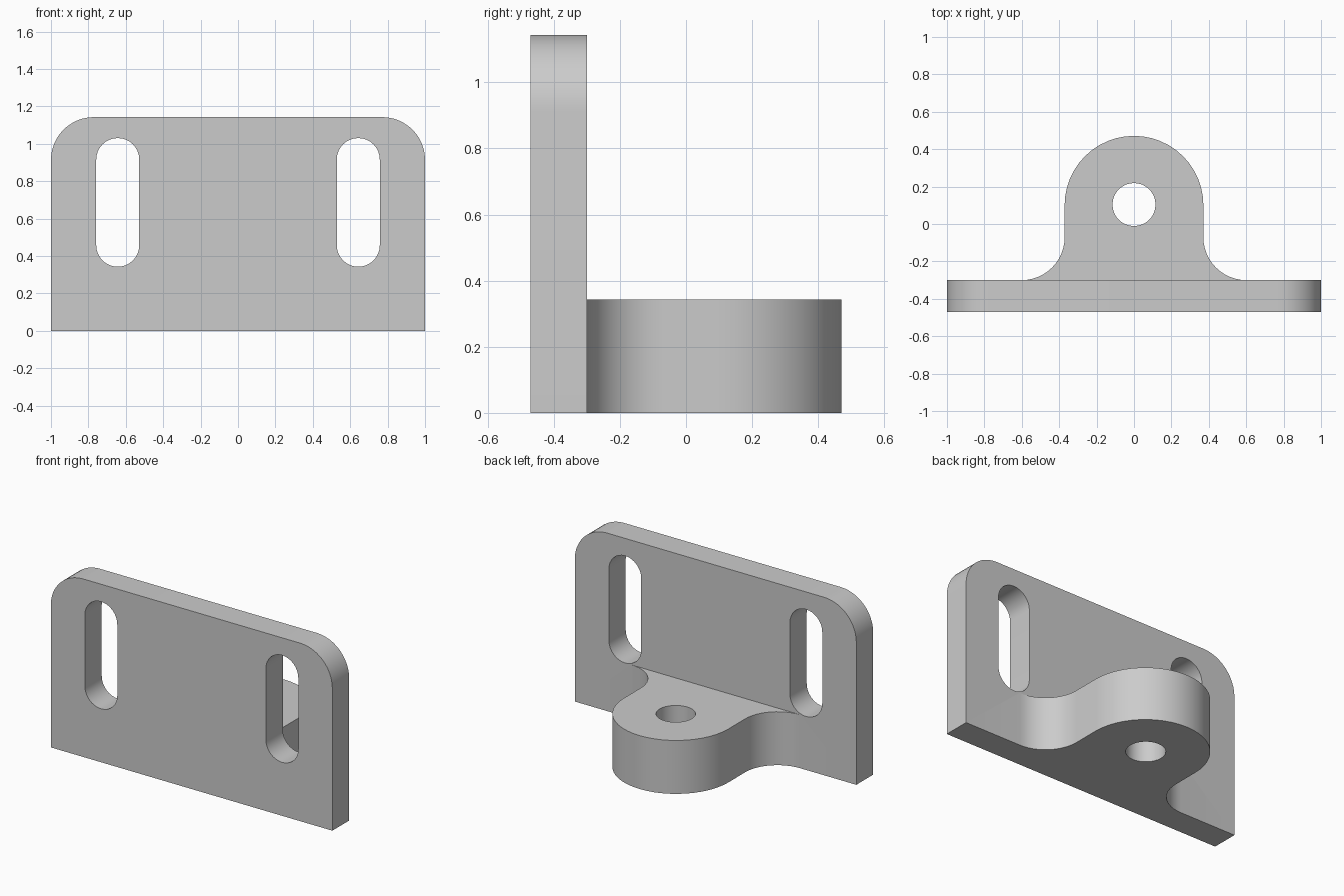
import bpy, bmesh
from math import cos, sin, pi, radians
from mathutils import Matrix

cube = bpy.data.objects.get("Cube")
if cube:
    bpy.data.objects.remove(cube, do_unlink=True)

# Main sizes
BACK, FRONT = -0.3, -0.471
PLATE_H, LUG_H = 1.143, 0.343
R, HOLE = 0.229, 0.115
LUG_R, LUG_Y = 0.371, 0.1

steel = bpy.data.materials.new("plain grey metal")
steel.use_nodes = True
grey = (0.6, 0.6, 0.6, 1)
steel.diffuse_color = grey
steel.node_tree.nodes["Principled BSDF"].inputs["Base Color"].default_value = grey


def arc(cx, cy, r, start, end, n):
    angles = [radians(start + (end - start) * i / n) for i in range(n + 1)]
    return [(cx + r * cos(a), cy + r * sin(a)) for a in angles]


def prism(name, loops, height, matrix=None):
    """Extrude an outline, with any hole loops, upward from z = 0."""
    bm = bmesh.new()
    for loop in loops:
        verts = [bm.verts.new((x, y, 0)) for x, y in loop]
        for a, b in zip(verts, verts[1:] + verts[:1]):
            bm.edges.new((a, b))
    bmesh.ops.triangle_fill(bm, use_beauty=True, edges=bm.edges[:])
    out = bmesh.ops.extrude_face_region(bm, geom=bm.faces[:], use_keep_orig=True)
    top = [g for g in out["geom"] if isinstance(g, bmesh.types.BMVert)]
    bmesh.ops.translate(bm, verts=top, vec=(0, 0, height))
    if matrix:
        bm.transform(matrix)
    bmesh.ops.recalc_face_normals(bm, faces=bm.faces[:])
    mesh = bpy.data.meshes.new(name)
    bm.to_mesh(mesh)
    bm.free()
    mesh.materials.append(steel)
    obj = bpy.data.objects.new(name, mesh)
    bpy.context.collection.objects.link(obj)
    return obj


# Upright plate with rounded top corners and two slots
outline = ([(-1, 0), (1, 0)]
           + arc(1 - R, PLATE_H - R, R, 0, 90, 12)
           + arc(R - 1, PLATE_H - R, R, 90, 180, 12))
slots = [arc(x, 0.916, HOLE, 0, 180, 16) + arc(x, 0.458, HOLE, 180, 360, 16)
         for x in (-0.643, 0.643)]
upright = Matrix.Translation((0, BACK, 0)) @ Matrix.Rotation(pi / 2, 4, "X")
plate = prism("mounting_plate", [outline] + slots, BACK - FRONT, upright)

# Rounded lug, filleted into the plate, with a pin hole
fx, fy, root = LUG_R + R, BACK + R, BACK - 0.08
lug_outline = ([(-fx, root), (fx, root)]
               + arc(fx, fy, R, 270, 180, 12)
               + arc(0, LUG_Y, LUG_R, 0, 180, 24)
               + arc(-fx, fy, R, 0, -90, 12))
pin_hole = arc(0, LUG_Y + 0.004, HOLE, 0, 360, 32)[:-1]
lug = prism("lug", [lug_outline, pin_hole], LUG_H)

# Fuse the lug and plate into one body
fuse = plate.modifiers.new("fuse", "BOOLEAN")
fuse.operation, fuse.solver, fuse.object = "UNION", "EXACT", lug
bpy.context.view_layer.objects.active = plate
plate.select_set(True)
bpy.ops.object.modifier_apply(modifier=fuse.name)
bpy.data.objects.remove(lug, do_unlink=True)
plate.name = "slotted_bracket"
bpy.ops.object.shade_smooth_by_angle(angle=radians(30))
